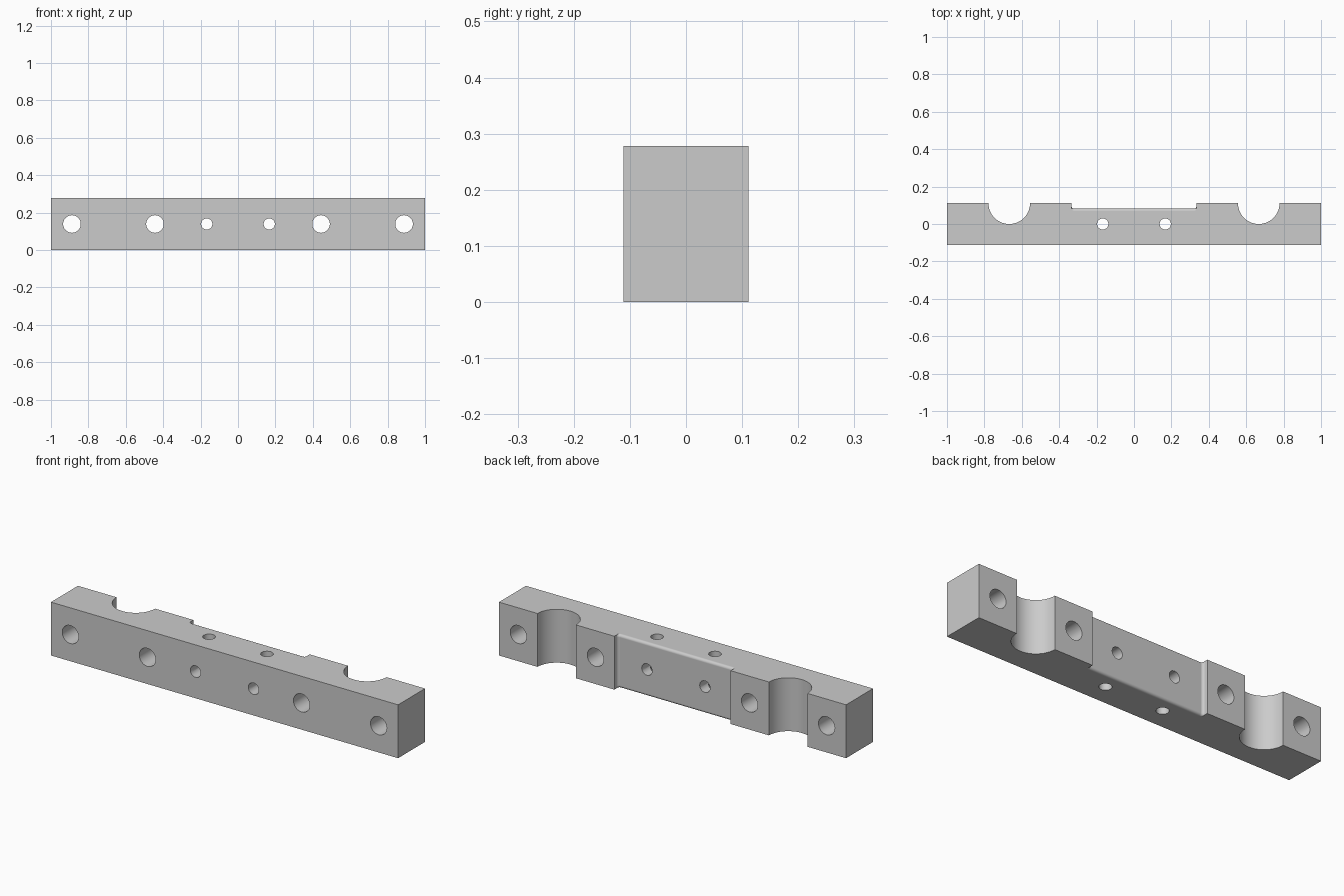
import bpy
import bmesh
from math import pi, sin, cos

if "Cube" in bpy.data.objects:
    bpy.data.objects.remove(bpy.data.objects["Cube"])

HALF_D, HEIGHT = 0.111, 0.278      # half depth and height of the bar
SADDLE_X, SADDLE_R = 0.667, 0.111  # round saddles in the back
RECESS_X, RECESS_Y = 0.335, 0.083  # shallow recess in the back
FILLET = 0.014

grey = bpy.data.materials.new("machined grey")
grey.use_nodes = True
colour = (0.6, 0.6, 0.6, 1)
grey.diffuse_color = colour
grey.node_tree.nodes["Principled BSDF"].inputs["Base Color"].default_value = colour


def arc(cx, cy, r, start, end, steps):
    angles = [start + (end - start) * i / steps for i in range(steps + 1)]
    return [(cx + r * cos(a), cy + r * sin(a)) for a in angles]


def outline(drop):
    """Plan of the bar, with the recess floor lowered by drop."""
    right = [(1, -HALF_D), (1, HALF_D)]
    right += arc(SADDLE_X, HALF_D, SADDLE_R, 0, -pi, 40)
    right.append((RECESS_X, HALF_D))
    right += arc(RECESS_X - FILLET, RECESS_Y - drop + FILLET, FILLET, 0, -pi / 2, 6)
    return right + [(-x, y) for x, y in reversed(right)]


# Bar: stacked outlines, so the recess floor rounds over at top and bottom
levels = []
for i in range(7):
    a = pi / 2 * i / 6
    levels.append((FILLET * (1 - sin(a)), FILLET * (1 - cos(a))))
levels = [(z, drop) for drop, z in levels]
# z rises from the bottom face while the drop shrinks to nothing
levels = [(FILLET * (1 - cos(pi / 2 * i / 6)), FILLET * (1 - sin(pi / 2 * i / 6)))
          for i in range(7)]
levels += [(HEIGHT - z, drop) for z, drop in reversed(levels)]

bm = bmesh.new()
rings = [[bm.verts.new((x, y, z)) for x, y in outline(drop)] for z, drop in levels]
for low, high in zip(rings, rings[1:]):
    for i in range(len(low)):
        bm.faces.new((low[i - 1], low[i], high[i], high[i - 1]))
bm.faces.new(rings[0])
bm.faces.new(rings[-1])
bmesh.ops.recalc_face_normals(bm, faces=bm.faces)
mesh = bpy.data.meshes.new("clamp_bar")
bm.to_mesh(mesh)
bm.free()
bar = bpy.data.objects.new("clamp_bar", mesh)
bpy.context.collection.objects.link(bar)
mesh.materials.append(grey)


def drill(x, radius, vertical=False):
    """Cut one hole right through the bar."""
    turn = (0, 0, 0) if vertical else (pi / 2, 0, 0)
    bpy.ops.mesh.primitive_cylinder_add(
        vertices=40, radius=radius, depth=1,
        location=(x, 0, HEIGHT / 2), rotation=turn)
    cutter = bpy.context.object
    cutter.name = "hole_cutter"
    cutter.hide_render = True
    cutter.data.materials.append(grey)
    bpy.ops.object.select_all(action="DESELECT")
    bar.select_set(True)
    bpy.context.view_layer.objects.active = bar
    cut = bar.modifiers.new("hole", "BOOLEAN")
    cut.operation = "DIFFERENCE"
    cut.solver = "EXACT"
    cut.object = cutter
    bpy.ops.object.modifier_apply(modifier=cut.name)
    bpy.data.objects.remove(cutter)


# Bolt holes, small cross holes and vertical holes, on both sides
for side in (-1, 1):
    drill(side * 0.888, 0.047)
    drill(side * 0.444, 0.047)
    drill(side * 0.167, 0.03)
    drill(side * 0.167, 0.03, vertical=True)

# Smooth curves with crisp edges
bpy.ops.object.shade_smooth_by_angle(angle=pi / 6)
weighted = bar.modifiers.new("flat_face_normals", "WEIGHTED_NORMAL")
weighted.keep_sharp = True
